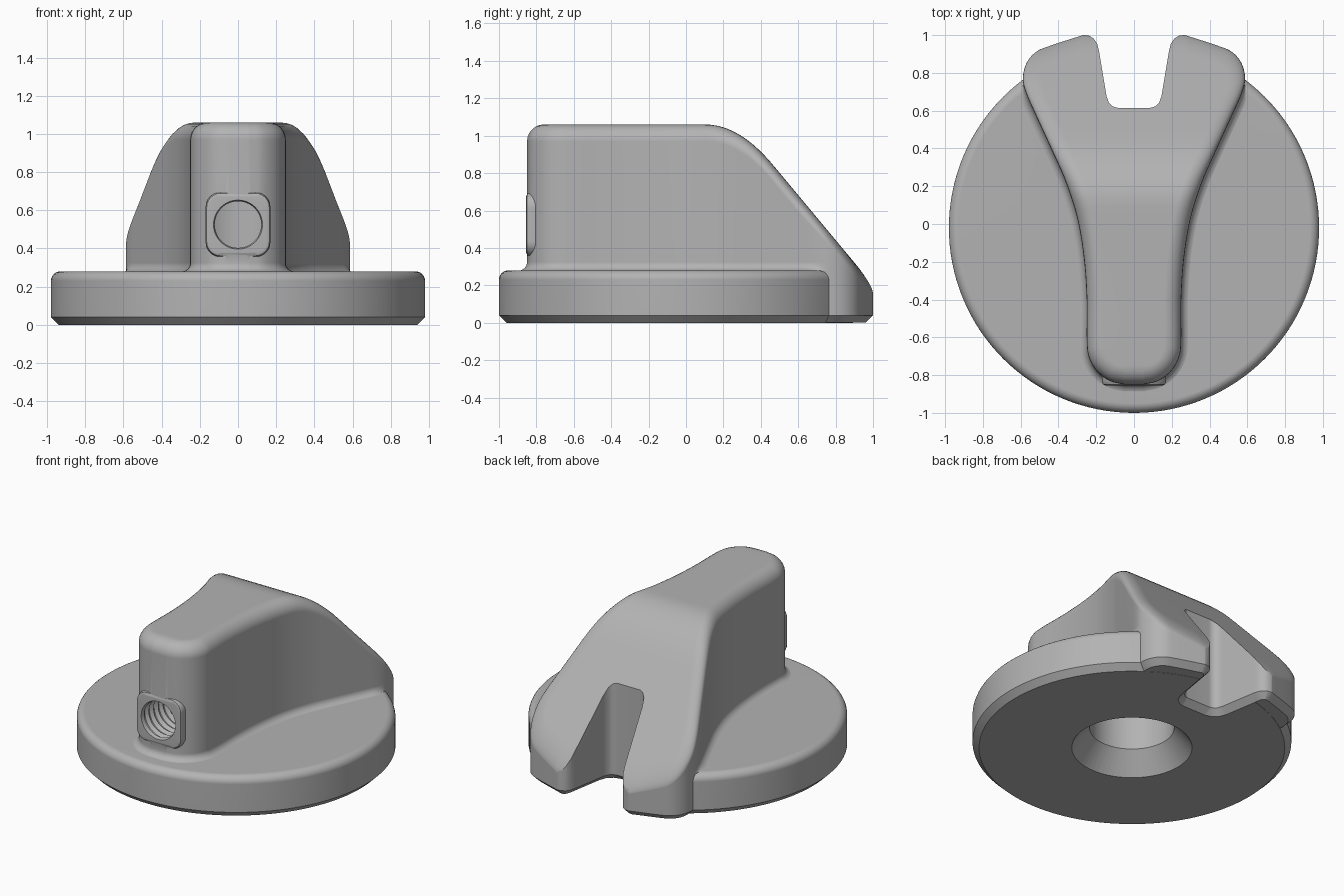
import bpy, bmesh, math
from mathutils import Vector, Matrix

if "Cube" in bpy.data.objects:
    bpy.data.objects.remove(bpy.data.objects["Cube"], do_unlink=True)

grey = bpy.data.materials.new("mid grey")
grey.use_nodes = True
colour = (0.45, 0.45, 0.45, 1)
grey.diffuse_color = colour
grey.node_tree.nodes["Principled BSDF"].inputs["Base Color"].default_value = colour

DISC_Y = -0.02
DISC_R = 0.98


def finish(name, bm):
    bmesh.ops.remove_doubles(bm, verts=bm.verts, dist=1e-5)
    bmesh.ops.recalc_face_normals(bm, faces=bm.faces)
    mesh = bpy.data.meshes.new(name)
    bm.to_mesh(mesh)
    bm.free()
    mesh.materials.append(grey)
    ob = bpy.data.objects.new(name, mesh)
    bpy.context.collection.objects.link(ob)
    return ob


def smooth_path(pts, steps):
    """Catmull-Rom through the control points."""
    p = [Vector(q) for q in pts]
    p = [2 * p[0] - p[1]] + p + [2 * p[-1] - p[-2]]
    out = []
    for a, b, c, d in zip(p, p[1:], p[2:], p[3:]):
        for k in range(steps):
            t = k / steps
            out.append(0.5 * (2 * b + (c - a) * t + (2 * a - 5 * b + 4 * c - d) * t * t
                              + (3 * b - a - 3 * c + d) * t ** 3))
    return out + [p[-2]]


def loft(name, half, rings):
    """Loft a mirrored half outline; each ring maps (point, normal) to a 3D point."""
    bm = bmesh.new()
    loop = half + [Vector((-p.x, p.y)) for p in reversed(half)]
    n = len(loop)
    normals = []
    for i in range(n):
        t = (loop[(i + 1) % n] - loop[i - 1]).normalized()
        normals.append(Vector((t.y, -t.x)))
    rows = [[bm.verts.new(ring(p, nm)) for p, nm in zip(loop, normals)] for ring in rings]
    for a, b in zip(rows, rows[1:]):
        for i in range(n):
            j = (i + 1) % n
            bm.faces.new((a[i], a[j], b[j], b[i]))
    for row in (rows[0], rows[-1]):
        for i in range(len(half) - 1):
            bm.faces.new((row[i], row[i + 1], row[n - 2 - i], row[n - 1 - i]))
    return finish(name, bm)


def flat_ring(offset, z):
    return lambda p, nm: (p + nm * offset).to_3d() + Vector((0, 0, z))


def lathe(name, profile, segments):
    """Spin an (r, z) profile around z."""
    bm = bmesh.new()
    verts = [bm.verts.new((r, 0, z)) for r, z in profile]
    edges = [bm.edges.new(e) for e in zip(verts, verts[1:])]
    bmesh.ops.spin(bm, geom=verts + edges, cent=(0, 0, 0), axis=(0, 0, 1),
                   angle=math.tau, steps=segments)
    return finish(name, bm)


def combine(body, other, operation):
    mod = body.modifiers.new(operation, 'BOOLEAN')
    mod.operation, mod.object, mod.solver = operation, other, 'EXACT'
    bpy.context.view_layer.objects.active = body
    bpy.ops.object.modifier_apply(modifier=mod.name)
    bpy.data.objects.remove(other, do_unlink=True)


# Round base with chamfered foot and rounded rim
rim = [(DISC_R - 0.05 + 0.05 * math.cos(a), 0.23 + 0.05 * math.sin(a))
       for a in [math.pi / 2 * k / 6 for k in range(7)]]
body = lathe("knob_body", [(0, 0), (DISC_R - 0.04, 0), (DISC_R, 0.04)] + rim + [(0, 0.28)], 128)
body.data.transform(Matrix.Translation((0, DISC_Y, 0)))


# Grip: flat top running into a rear slope
def top(y):
    mid, w = 0.285, 0.18
    if y < mid - w:
        return 1.06
    if y < mid + w:
        return 1.06 - 0.3 / w * (y - mid + w) ** 2
    return 1.06 - 1.2 * (y - mid)


def edge_drop(y):
    return 0.09 - 0.045 * min(1, max(0, (y - 0.6) / 0.4))


def wall_ring(offset, z, flare, order):
    def ring(p, nm):
        inside = min(1, max(0, (0.96 - (p - Vector((0, DISC_Y))).length) / 0.08))
        q = p + nm * (offset + flare * inside)
        return Vector((q.x, q.y, min(z, top(p.y) - edge_drop(p.y) - 0.002 * order)))
    return ring


def crown_ring(d, r=0.09):
    def ring(p, nm):
        q = p - nm * d
        drop = edge_drop(p.y) * (1 - math.sqrt(max(0, 1 - (1 - d / r) ** 2)))
        return Vector((q.x, q.y, top(q.y) - drop))
    return ring


grip_half = smooth_path([
    (0.05, -0.85), (0.13, -0.83), (0.2, -0.775), (0.24, -0.7), (0.25, -0.61), (0.25, -0.4),
    (0.265, -0.18), (0.3, 0.03), (0.36, 0.22), (0.43, 0.38), (0.515, 0.565), (0.57, 0.69),
    (0.588, 0.77), (0.57, 0.85), (0.52, 0.91), (0.44, 0.945), (0.27, 1.0)], 5)
F = 0.045
walls = [wall_ring(-0.04, 0.001, 0, 12), wall_ring(0, 0.04, 0, 11),
         wall_ring(0, 0.2, 0, 10), wall_ring(0, 0.27, F, 9)]
for k in range(7):
    a = math.pi / 2 * k / 6
    walls.append(wall_ring(0, 0.279 + F * (1 - math.cos(a)), F * (1 - math.sin(a)), 8 - k))
crown = [crown_ring(0.09 * (1 - math.cos(math.pi / 2 * k / 7))) for k in range(8)]
combine(body, loft("grip", grip_half, walls + crown), 'UNION')

# Rounded square boss around the screw hole
SCREW_Z = 0.525
corner = [(0.09 + 0.08 * math.cos(a), 0.09 + 0.08 * math.sin(a))
          for a in [math.pi / 2 * k / 6 for k in range(7)]]
boss_half = [Vector((x, -y)) for x, y in reversed(corner)] + [Vector(c) for c in corner]
boss = loft("screw_boss", boss_half, [flat_ring(0, 0.6), flat_ring(0, 0.835),
                                      flat_ring(-0.006, 0.849), flat_ring(-0.02, 0.855)])
boss.data.transform(Matrix.Translation((0, 0, SCREW_Z)) @ Matrix.Rotation(math.pi / 2, 4, 'X'))
combine(body, boss, 'UNION')

# Rear slot, flared at its mouth and chamfered at the foot
slot_half = [Vector(p) for p in [
    (0.085, 0.615), (0.112, 0.622), (0.132, 0.64), (0.145, 0.675), (0.186, 0.92),
    (0.195, 0.955), (0.212, 0.98), (0.235, 0.996), (0.27, 1.001), (0.3, 1.1)]]
combine(body, loft("slot_cutter", slot_half, [flat_ring(0.05, -0.01), flat_ring(0, 0.04),
                                              flat_ring(0, 1.3)]), 'DIFFERENCE')

# Countersunk shaft bore from below
bore = lathe("bore_cutter", [(0, -0.02), (0.385, -0.02), (0.37, 0), (0.26, 0.14),
                             (0.26, 0.8), (0, 0.8)], 64)
bore.data.transform(Matrix.Translation((0, DISC_Y, 0)))
combine(body, bore, 'DIFFERENCE')

# Threaded screw hole from the front into the bore
thread = [(0, 0.15), (0.14, 0.15)]
for k in range(13):
    depth = 0.2 + k * 0.05
    thread += [(0.14, depth), (0.14, depth + 0.015), (0.122, depth + 0.03)]
thread += [(0.14, 0.9), (0, 0.9)]
screw = lathe("screw_cutter", thread, 40)
screw.data.transform(Matrix.Translation((0, 0, SCREW_Z)) @ Matrix.Rotation(math.pi / 2, 4, 'X'))
combine(body, screw, 'DIFFERENCE')

# Smooth shading with crisp edges
bpy.ops.object.select_all(action='DESELECT')
body.select_set(True)
bpy.context.view_layer.objects.active = body
bpy.ops.object.shade_smooth_by_angle(angle=math.radians(32))
weighted = body.modifiers.new("weighted_normals", 'WEIGHTED_NORMAL')
weighted.keep_sharp = True
